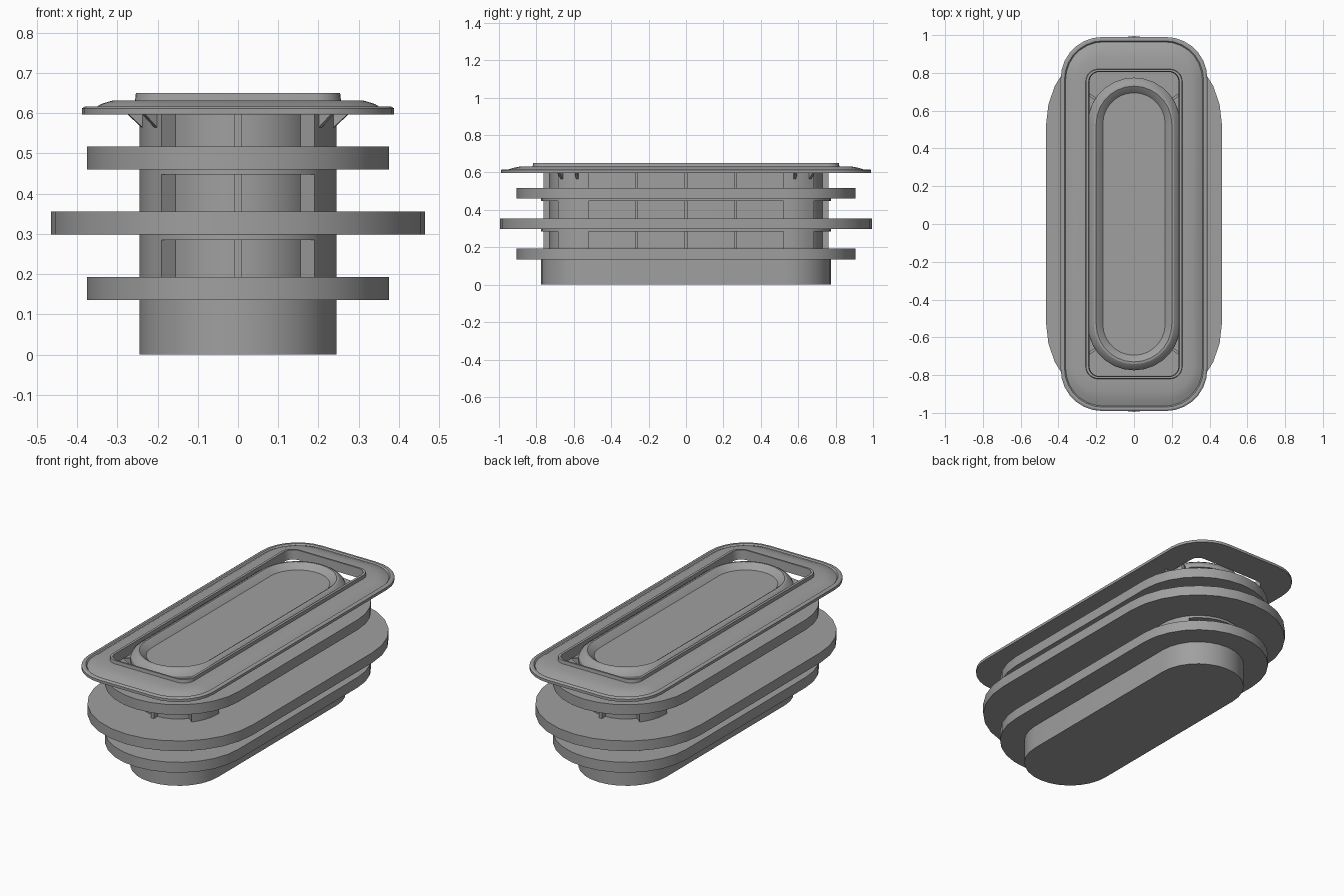
import bpy, bmesh, math
from math import sin, cos, pi, radians
from mathutils import Vector, Matrix

cube = bpy.data.objects.get("Cube")
if cube:
    bpy.data.objects.remove(cube, do_unlink=True)

STRAIGHT = 0.53   # centre of each rounded end
WALL = 0.245      # radius of the column's outer wall
CORE = 0.2        # radius of the recessed core

grey = bpy.data.materials.new("plain_grey")
grey.use_nodes = True
colour = (0.35, 0.35, 0.35, 1)
grey.diffuse_color = colour
grey.node_tree.nodes["Principled BSDF"].inputs["Base Color"].default_value = colour


def finish(name, bm):
    bmesh.ops.recalc_face_normals(bm, faces=bm.faces[:])
    mesh = bpy.data.meshes.new(name)
    bm.to_mesh(mesh)
    bm.free()
    mesh.materials.append(grey)
    obj = bpy.data.objects.new(name, mesh)
    bpy.context.collection.objects.link(obj)
    bpy.ops.object.select_all(action='DESELECT')
    obj.select_set(True)
    bpy.context.view_layer.objects.active = obj
    bpy.ops.object.shade_smooth_by_angle(angle=radians(25))
    return obj


def rounded_rect(hx, hy, r, n=12):
    """Counter-clockwise outline; r equal to hx gives a slot shape."""
    pts = []
    for k, (sx, sy) in enumerate([(1, 1), (-1, 1), (-1, -1), (1, -1)]):
        for i in range(n + 1):
            a = (k + i / n) * pi / 2
            p = (sx * (hx - r) + r * cos(a), sy * (hy - r) + r * sin(a))
            if not pts or math.dist(p, pts[-1]) > 1e-5:
                pts.append(p)
    return pts


def slot(r):
    return rounded_rect(r, STRAIGHT + r, r, 7)


def loft(name, rings, closed=False):
    """Skin a list of (outline, z) rings, capped or joined end to end."""
    bm = bmesh.new()
    loops = [[bm.verts.new((x, y, z)) for x, y in pts] for pts, z in rings]
    pairs = list(zip(loops, loops[1:]))
    if closed:
        pairs.append((loops[-1], loops[0]))
    else:
        bm.faces.new(loops[0])
        bm.faces.new(loops[-1])
    for a, b in pairs:
        for i in range(len(a)):
            j = (i + 1) % len(a)
            bm.faces.new((a[i], a[j], b[j], b[i]))
    return finish(name, bm)


def slab(name, r, z0, z1):
    return loft(name, [(slot(r), z0), (slot(r), z1)])


# Solid foot, recessed core and the thin collars under the upper discs
slab("foot", WALL, 0, 0.15)
slab("core", CORE, 0.14, 0.62)
slab("lower_collar", WALL, 0.285, 0.3)
slab("upper_collar", WALL, 0.447, 0.462)

# Three wide discs
slab("lower_disc", 0.375, 0.135, 0.193)
slab("middle_disc", 0.465, 0.298, 0.355)
slab("upper_disc", 0.375, 0.46, 0.517)

# Cap with a sloped edge and a shallow dish
loft("cap", [(slot(r), z) for r, z in
             [(WALL, 0.597), (WALL, 0.615), (0.235, 0.632), (0.212, 0.648),
              (CORE, 0.65), (0.185, 0.64), (0.165, 0.62)]])

# Corner pillars between the recesses
for sx, side in ((1, "left"), (-1, "right")):
    for sy, end in ((1, "back"), (-1, "front")):
        angles = [radians(39) * i / 4 for i in range(5)]
        outer = [(WALL, 0.52)] + [(WALL * cos(a), STRAIGHT + WALL * sin(a)) for a in angles]
        inner = [(0.18 * cos(a), STRAIGHT + 0.18 * sin(a)) for a in reversed(angles)]
        plan = [(sx * x, sy * y) for x, y in outer + inner + [(0.18, 0.52)]]
        loft(f"{side}_{end}_pillar", [(plan, 0.15), (plan, 0.605)])


def box(bm, centre, size):
    m = Matrix.Translation(Vector(centre)) @ Matrix.Diagonal((*size, 1))
    bmesh.ops.create_cube(bm, size=1, matrix=m)


# Upright ribs inside the recesses
bm = bmesh.new()
for s in (1, -1):
    box(bm, (0, s * (STRAIGHT + 0.21), 0.375), (0.018, 0.044, 0.45))
    for y in (-0.265, 0, 0.265):
        box(bm, (s * 0.21, y, 0.375), (0.044, 0.018, 0.45))
finish("upright_ribs", bm)

# Flange: outer rim, shallow groove, raised shoulder and inner lip
section = [(0.235, 0.805, 0.05, 0.597), (0.388, 0.99, 0.22, 0.597),
           (0.388, 0.99, 0.22, 0.612), (0.38, 0.982, 0.215, 0.617),
           (0.368, 0.97, 0.205, 0.617), (0.362, 0.964, 0.2, 0.61),
           (0.34, 0.93, 0.17, 0.623), (0.31, 0.885, 0.12, 0.632),
           (0.256, 0.82, 0.065, 0.632), (0.254, 0.818, 0.065, 0.65),
           (0.24, 0.808, 0.055, 0.65)]
loft("flange", [(rounded_rect(hx, hy, r, 7), z) for hx, hy, r, z in section], closed=True)

# Small triangular brackets holding the flange at the corners
bm = bmesh.new()
for sx in (1, -1):
    for sy in (1, -1):
        for a in (radians(12), radians(33)):
            along = Vector((sx * cos(a), sy * sin(a), 0))
            across = Vector((-along.y, along.x, 0)) * 0.007
            base = Vector((0, sy * STRAIGHT, 0))
            tri = [(0.23, 0.552), (0.285, 0.602), (0.23, 0.602)]
            ends = [[bm.verts.new(base + along * r + across * t + Vector((0, 0, z)))
                     for r, z in tri] for t in (1, -1)]
            for face in ends:
                bm.faces.new(face)
            for i in range(3):
                j = (i + 1) % 3
                bm.faces.new((ends[0][i], ends[0][j], ends[1][j], ends[1][i]))
finish("corner_brackets", bm)
